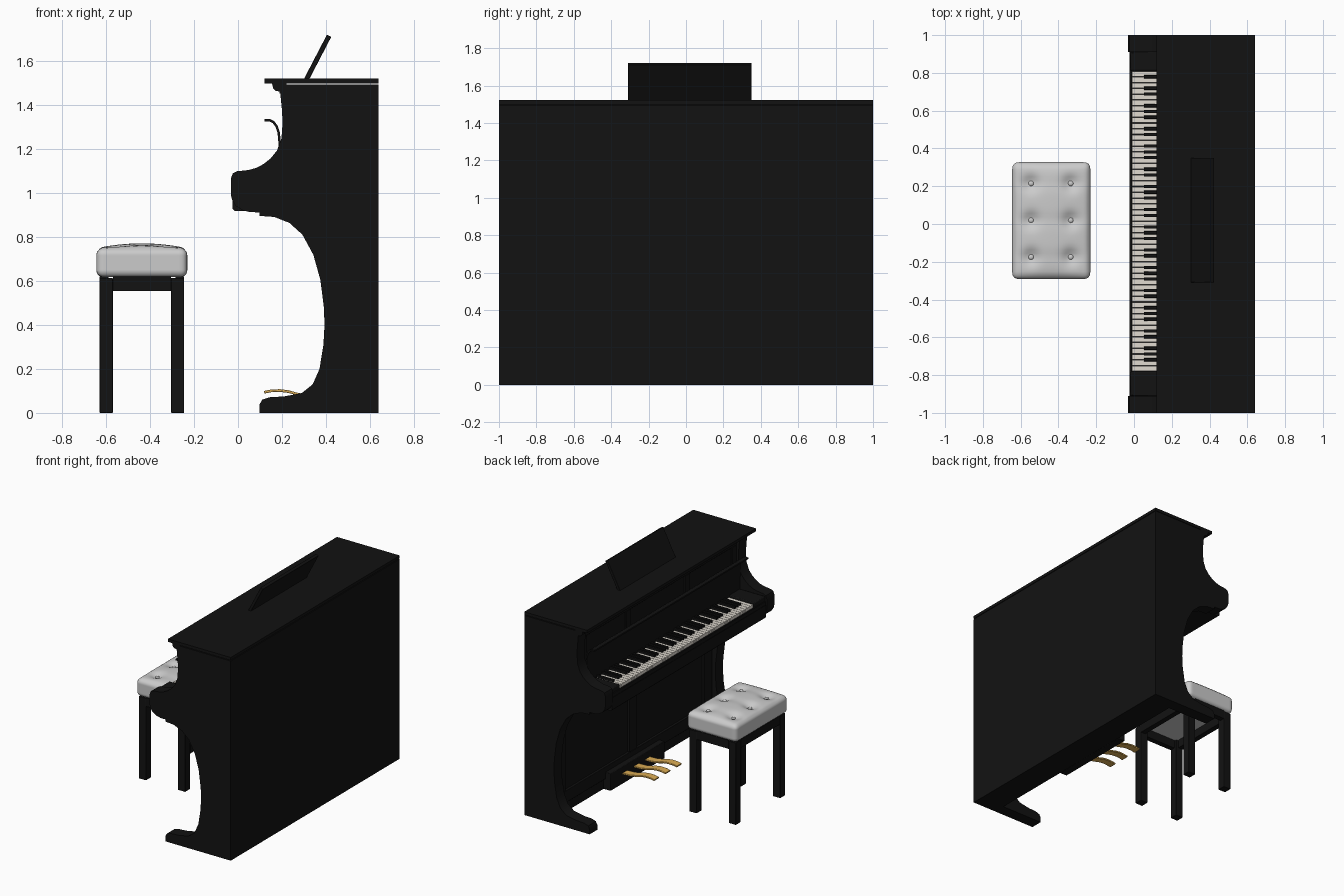
import bpy, bmesh, math
from mathutils import Vector, Matrix

if "Cube" in bpy.data.objects:
    bpy.data.objects.remove(bpy.data.objects["Cube"])


def material(name, rgb):
    m = bpy.data.materials.new(name)
    m.diffuse_color = (*rgb, 1)
    m.use_nodes = True
    m.node_tree.nodes["Principled BSDF"].inputs["Base Color"].default_value = m.diffuse_color
    return m


BLACK = material("black_lacquer", (0.006, 0.006, 0.006))
IVORY = material("ivory", (0.75, 0.71, 0.64))
BRASS = material("brass", (0.72, 0.42, 0.09))


def finish(name, bm, mat=None, bevel=0.0):
    bmesh.ops.recalc_face_normals(bm, faces=bm.faces)
    me = bpy.data.meshes.new(name)
    bm.to_mesh(me)
    bm.free()
    ob = bpy.data.objects.new(name, me)
    bpy.context.collection.objects.link(ob)
    if mat:
        me.materials.append(mat)
    if bevel:
        b = ob.modifiers.new("bevel", 'BEVEL')
        b.width, b.segments = bevel, 2
    bpy.ops.object.select_all(action='DESELECT')
    ob.select_set(True)
    bpy.context.view_layer.objects.active = ob
    bpy.ops.object.shade_smooth_by_angle(angle=math.radians(35))
    return ob


def add_box(bm, x, y, z):
    size = [b - a for a, b in (x, y, z)]
    mid = [(a + b) / 2 for a, b in (x, y, z)]
    bmesh.ops.create_cube(bm, size=1, matrix=Matrix.Translation(mid) @ Matrix.Diagonal((*size, 1)))


def boxes(name, items, mat=BLACK, bevel=0.0):
    bm = bmesh.new()
    for it in items:
        add_box(bm, *it)
    return finish(name, bm, mat, bevel)


def extrude(name, pts, y0, y1, mat=BLACK, bevel=0.0):
    """Extrude an x-z outline along y."""
    bm = bmesh.new()
    f = bm.faces.new([bm.verts.new((x, y0, z)) for x, z in pts])
    r = bmesh.ops.extrude_face_region(bm, geom=[f])
    moved = [v for v in r["geom"] if isinstance(v, bmesh.types.BMVert)]
    bmesh.ops.translate(bm, verts=moved, vec=(0, y1 - y0, 0))
    return finish(name, bm, mat, bevel)


def strip(path, t):
    """Thicken an open x-z path into an outline."""
    p = [Vector(q) for q in path]
    other = []
    for i, q in enumerate(p):
        d = (p[min(i + 1, len(p) - 1)] - p[max(i - 1, 0)]).normalized()
        other.append(q + Vector((d.y, -d.x)) * t)
    return [tuple(q) for q in p + other[::-1]]


# Curved end cheeks
cheek = [(.64, 0), (.64, 1.495), (.19, 1.495), (.193, 1.45), (.2, 1.38), (.203, 1.32), (.198, 1.25),
         (.178, 1.195), (.15, 1.16), (.118, 1.134), (.085, 1.116), (.05, 1.106), (-.005, 1.1),
         (-.024, 1.09), (-.033, 1.065), (-.033, .995), (-.027, .97), (-.01, .942), (.02, .923),
         (.055, .914), (.098, .913), (.098, .897), (.166, .892), (.234, .865), (.293, .812),
         (.343, .72), (.375, .606), (.391, .48), (.394, .4), (.389, .31), (.371, .2), (.34, .13),
         (.29, .09), (.21, .075), (.143, .071), (.11, .06), (.098, .038), (.098, 0)]
for side, y0 in (("left", .91), ("right", -1)):
    extrude(side + "_cheek", cheek, y0, y0 + .09)

# Case body with keybed
extrude("case_body", [(.64, 0), (.64, 1.495), (.23, 1.495), (.23, 1.03), (-.015, 1.03),
                      (-.025, 1.02), (-.025, .93), (-.015, .92), (.44, .92), (.44, 0)], -.91, .91)

# Lid and moulding under its front edge
boxes("lid", [((.12, .64), (-1, 1), (1.5, 1.522))])
extrude("lid_moulding", [(.22, 1.5), (.155, 1.5), (.16, 1.478), (.172, 1.466), (.19, 1.463),
                         (.19, 1.455), (.22, 1.455)], -1, 1)

# Music desk leaning on the lid
extrude("music_desk", strip([(.30, 1.52), (.405, 1.722)], .022), -.31, .35, bevel=.003)

# Open fallboard with curled lip
extrude("fallboard", strip([(.12, 1.338), (.145, 1.338), (.165, 1.328), (.181, 1.307), (.191, 1.275),
                            (.195, 1.23), (.2, 1.16), (.2, 1.03)], .011), -.91, .91)


# Framed upper and lower panels
def frame(name, x, ys, zs, w):
    items = [(x, (ys[0], ys[-1]), (zs[0], zs[0] + w)), (x, (ys[0], ys[-1]), (zs[1] - w, zs[1]))]
    for i, y in enumerate(ys):
        c = y + (w / 2 if i == 0 else -w / 2 if i == len(ys) - 1 else 0)
        items.append((x, (c - w / 2, c + w / 2), (zs[0] + w, zs[1] - w)))
    return boxes(name, items, bevel=.003)


frame("upper_frame", (.218, .232), (-.91, -.33, .37, .91), (1.15, 1.455), .05)
frame("lower_frame", (.422, .442), (-.91, .02, .91), (.08, .92), .09)

# Key slip and key end blocks
boxes("key_slip", [((-.025, -.012), (-.91, .91), (1.02, 1.05))], bevel=.003)
boxes("key_blocks", [((-.02, .2), (.812, .91), (1.03, 1.085)),
                     ((-.02, .2), (-.91, -.782), (1.03, 1.085))], bevel=.006)

# Keys: 52 white, 36 black, bass at +y
top, step = .81, 1.59 / 52
boxes("white_keys", [((-.01, .2), (top - (i + 1) * step + .0015, top - i * step - .0015), (1.035, 1.07))
                     for i in range(52)], IVORY)
boxes("black_keys", [((.052, .2), (top - (i + 1) * step - .0085, top - (i + 1) * step + .0085), (1.05, 1.087))
                     for i in range(51) if i % 7 in (0, 2, 3, 5, 6)], bevel=.002)

# Pedals and their block
boxes("pedal_block", [((.38, .44), (-.29, .35), (0, .13))], bevel=.004)
pedal = strip([(.118, .1), (.15, .106), (.19, .108), (.23, .103), (.27, .092), (.32, .083), (.4, .08)], .012)
for n, yc in (("left", .178), ("middle", .043), ("right", -.09)):
    extrude(n + "_pedal", pedal, yc - .029, yc + .029, BRASS, bevel=.003)

# Stool frame and legs
X0, X1, Y0, Y1, L = -.63, -.245, -.275, .31, .06
boxes("stool_rails", [((X0 + L, X1 - L), (Y0, Y0 + .04), (.555, .62)),
                      ((X0 + L, X1 - L), (Y1 - .04, Y1), (.555, .62)),
                      ((X0, X0 + .04), (Y0 + L, Y1 - L), (.555, .62)),
                      ((X1 - .04, X1), (Y0 + L, Y1 - L), (.555, .62))])
boxes("stool_legs", [((x, x + L), (y, y + L), (.005, .62))
                     for x in (X0, X1 - L) for y in (Y0, Y1 - L)], bevel=.003)
bpy.data.objects["stool_legs"].location.z = -.005

# Tufted cushion: rounded box, domed top, button dents
buttons = [(x, y) for x in (-.545, -.335) for y in (-.175, .02, .215)]
half, r, mid = Vector((.207, .309, .066)), .032, Vector((-.438, .018, .684))
bm = bmesh.new()
bmesh.ops.create_cube(bm, size=2)
bmesh.ops.subdivide_edges(bm, edges=bm.edges, cuts=31, use_grid_fill=True)
for v in bm.verts:
    u, w, top_amount = v.co.x, v.co.y, max(0, v.co.z)
    p = Vector([a * b for a, b in zip(v.co, half)])
    core = Vector([max(-(h - r), min(h - r, c)) for c, h in zip(p, half)])
    p = core + (p - core).normalized() * r + mid
    dent = sum(math.exp(-((p.x - x) ** 2 + (p.y - y) ** 2) / .0016) for x, y in buttons)
    crease = .35 * sum(math.exp(-((p.y - y) / .035) ** 2) for y in (-.175, .02, .215)) * (1 - u ** 4)
    dome = (1 - u * u) * (1 - w ** 4)
    p.z += top_amount ** 4 * (.022 * dome - .024 * dent - .012 * crease)
    v.co = p
finish("cushion", bm)

# Cushion buttons
bm = bmesh.new()
for x, y in buttons:
    bmesh.ops.create_uvsphere(bm, u_segments=12, v_segments=8, radius=.014,
                              matrix=Matrix.Translation((x, y, .742)) @ Matrix.Diagonal((1, 1, .5, 1)))
finish("cushion_buttons", bm)
